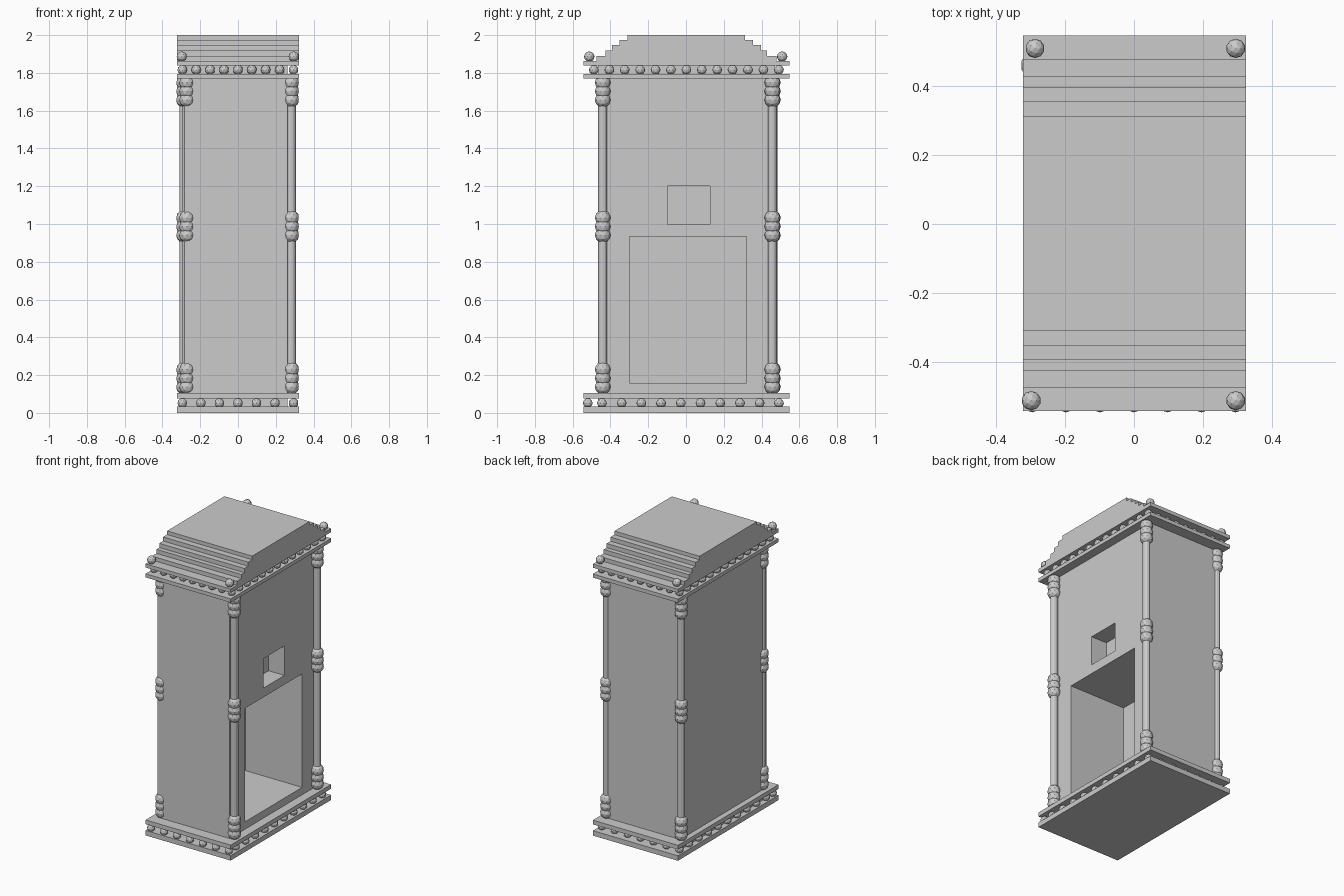
import bpy, bmesh
from mathutils import Matrix, Vector

cube = bpy.data.objects.get("Cube")
if cube:
    bpy.data.objects.remove(cube, do_unlink=True)

stone = bpy.data.materials.new("grey_stone")
stone.use_nodes = True
GREY = (0.6, 0.6, 0.6, 1)
stone.diffuse_color = GREY
stone.node_tree.nodes["Principled BSDF"].inputs["Base Color"].default_value = GREY


def finish(name, bm):
    mesh = bpy.data.meshes.new(name)
    bm.to_mesh(mesh)
    bm.free()
    mesh.materials.append(stone)
    obj = bpy.data.objects.new(name, mesh)
    bpy.context.collection.objects.link(obj)
    return obj


def box(name, lo, hi):
    lo, hi = Vector(lo), Vector(hi)
    bm = bmesh.new()
    bmesh.ops.create_cube(bm, size=1, matrix=Matrix.Translation((lo + hi) / 2) @ Matrix.Diagonal((*(hi - lo), 1)))
    return finish(name, bm)


def beads(name, centres, radius):
    bm = bmesh.new()
    for c in centres:
        bmesh.ops.create_icosphere(bm, subdivisions=2, radius=radius, matrix=Matrix.Translation(c))
    return finish(name, bm)


def spread(a, b, n):
    return [a + (b - a) * i / (n - 1) for i in range(n)]


# Cabinet body with a large niche and a small window niche on the right side
body = box("cabinet_body", (-0.284, -0.466, 0.02), (0.263, 0.47, 1.85))
niches = [
    box("large_niche_cutter", (-0.167, -0.30, 0.157), (0.4, 0.319, 0.935)),
    box("small_niche_cutter", (0.143, -0.098, 0.998), (0.4, 0.128, 1.2)),
]
bpy.context.view_layer.objects.active = body
for cutter in niches:
    cutter.hide_render = True
    mod = body.modifiers.new("niche", 'BOOLEAN')
    mod.operation, mod.solver, mod.object = 'DIFFERENCE', 'EXACT', cutter
    bpy.ops.object.modifier_apply(modifier=mod.name)
    bpy.data.objects.remove(cutter, do_unlink=True)

# Base and cornice slabs
for name, z0, z1 in (("base_lower_slab", 0, 0.034), ("base_upper_slab", 0.077, 0.106),
                     ("cornice_lower_slab", 1.77, 1.795), ("cornice_upper_slab", 1.838, 1.863)):
    box(name, (-0.322, -0.542, z0), (0.324, 0.547, z1))


# Bead rows running round the base and cornice
def bead_ring(name, z, xs, ys, front, back):
    ring = [(x, y, z) for x in xs for y in (front, back)]
    ring += [(x, y, z) for y in ys for x in (xs[0], xs[-1])]
    beads(name, ring, 0.026)


bead_ring("base_beads", 0.052, spread(-0.295, 0.294, 7), spread(-0.445, 0.39, 9), -0.52, 0.492)
bead_ring("cornice_beads", 1.816, spread(-0.295, 0.294, 9), spread(-0.406, 0.41, 11), -0.488, 0.492)

# Corner columns: slim shaft with three clusters of beads
columns = {"front_right": (0.282, -0.441), "back_right": (0.282, 0.457),
           "front_left": (-0.27, -0.441), "back_left": (-0.286, 0.46)}
heights = [mid + step for mid in (0.184, 0.987, 1.703) for step in (-0.046, 0, 0.046)]
for corner, (x, y) in columns.items():
    bm = bmesh.new()
    bmesh.ops.create_cone(bm, cap_ends=True, segments=12, radius1=0.024, radius2=0.024,
                          depth=1.68, matrix=Matrix.Translation((x, y, 0.94)))
    finish(f"{corner}_shaft", bm)
    beads(f"{corner}_column_beads", [(x, y, z) for z in heights], 0.042)

# Stepped roof, extruded across the width from a mirrored profile
edges = [0.311, 0.354, 0.395, 0.427, 0.476]
levels = [2.0, 1.975, 1.947, 1.918, 1.89, 1.863]
half = []
for i, y in enumerate(edges):
    half += [(y, levels[i]), (y, levels[i + 1])]
profile = half + [(-y, z) for y, z in reversed(half)]
bm = bmesh.new()
face = bm.faces.new([bm.verts.new((-0.322, y + 0.002, z)) for y, z in profile])
ext = bmesh.ops.extrude_face_region(bm, geom=[face])
bmesh.ops.translate(bm, vec=(0.646, 0, 0), verts=[v for v in ext["geom"] if isinstance(v, bmesh.types.BMVert)])
bmesh.ops.recalc_face_normals(bm, faces=bm.faces)
finish("stepped_roof", bm)

# Ball finials at the roof corners
beads("roof_finials", [(x, y, 1.886) for x, y in
                       ((-0.298, -0.512), (0.295, -0.512), (-0.287, 0.509), (0.295, 0.509))], 0.028)
